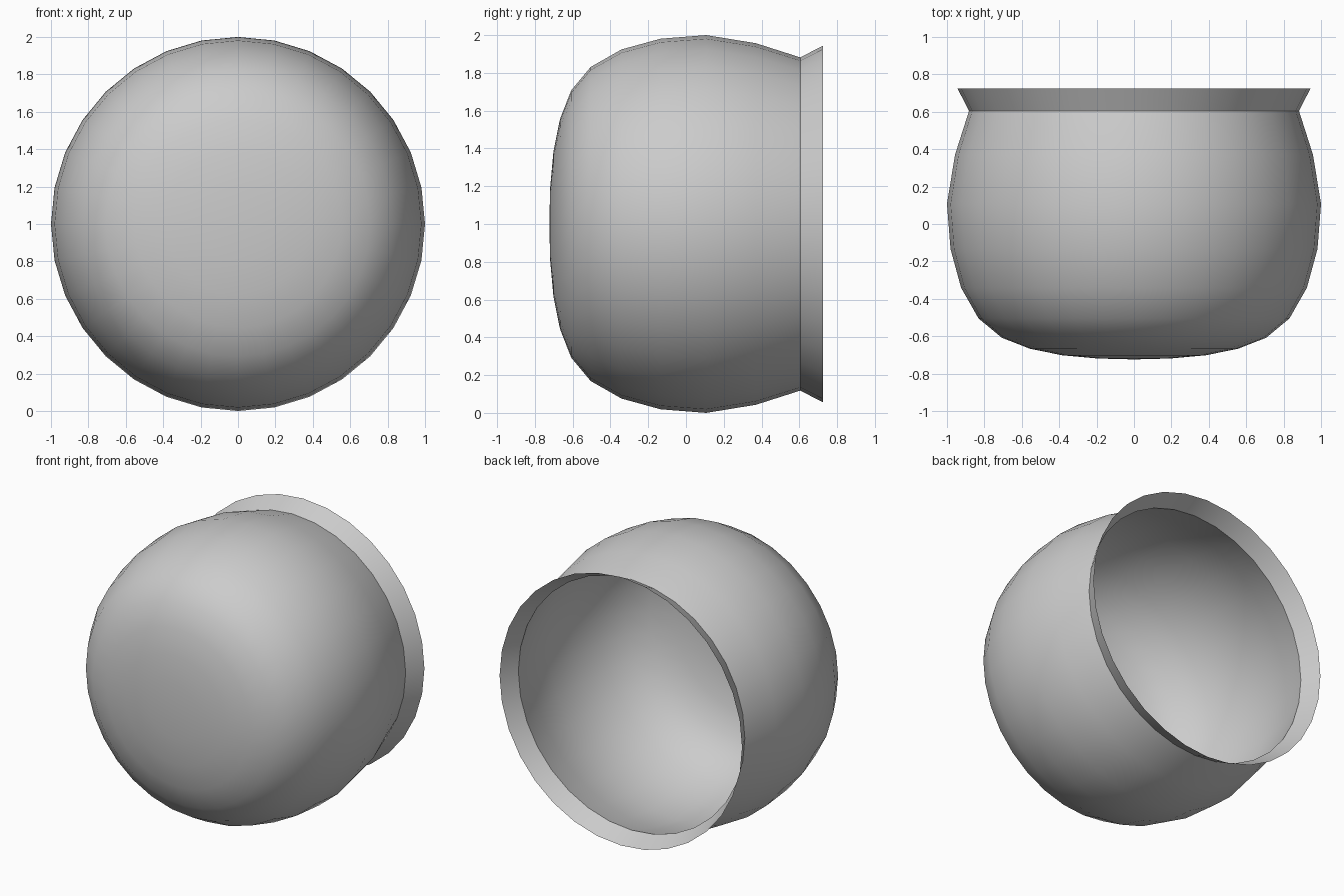
import bpy, bmesh, math

if "Cube" in bpy.data.objects:
    bpy.data.objects.remove(bpy.data.objects["Cube"])

SIDES = 32

# (radius, y) profiles, turned about the y axis at z = 1
SHELL = [(0.195, -0.719), (0.383, -0.702), (0.556, -0.667), (0.707, -0.608),
         (0.831, -0.505), (0.924, -0.342), (0.981, -0.134), (1.0, 0.107),
         (0.957, 0.37), (0.882, 0.605)]
RIM = [(0.882, 0.605), (0.944, 0.725)]


def lathe(name, profile, pole_y=None):
    bm = bmesh.new()
    rings = []
    for r, y in profile:
        rings.append([bm.verts.new((r * math.cos(2 * math.pi * i / SIDES), y,
                                    1 + r * math.sin(2 * math.pi * i / SIDES)))
                      for i in range(SIDES)])
    for a, b in zip(rings, rings[1:]):
        for i in range(SIDES):
            j = (i + 1) % SIDES
            bm.faces.new((a[i], b[i], b[j], a[j]))
    if pole_y is not None:
        pole = bm.verts.new((0, pole_y, 1))
        for i in range(SIDES):
            bm.faces.new((pole, rings[0][i], rings[0][(i + 1) % SIDES]))
    # point normals away from the axis
    bm.normal_update()
    for f in bm.faces:
        c = f.calc_center_median()
        c.z -= 1
        if f.normal.dot(c) < 0:
            f.normal_flip()
    for f in bm.faces:
        f.smooth = True
    mesh = bpy.data.meshes.new(name)
    bm.to_mesh(mesh)
    bm.free()
    obj = bpy.data.objects.new(name, mesh)
    bpy.context.collection.objects.link(obj)
    return obj


# Rounded bowl, closed at the front
lathe("bowl_shell", SHELL, pole_y=-0.724)
# Flared open rim at the back, separate so the neck crease stays sharp
lathe("flared_rim", RIM)
